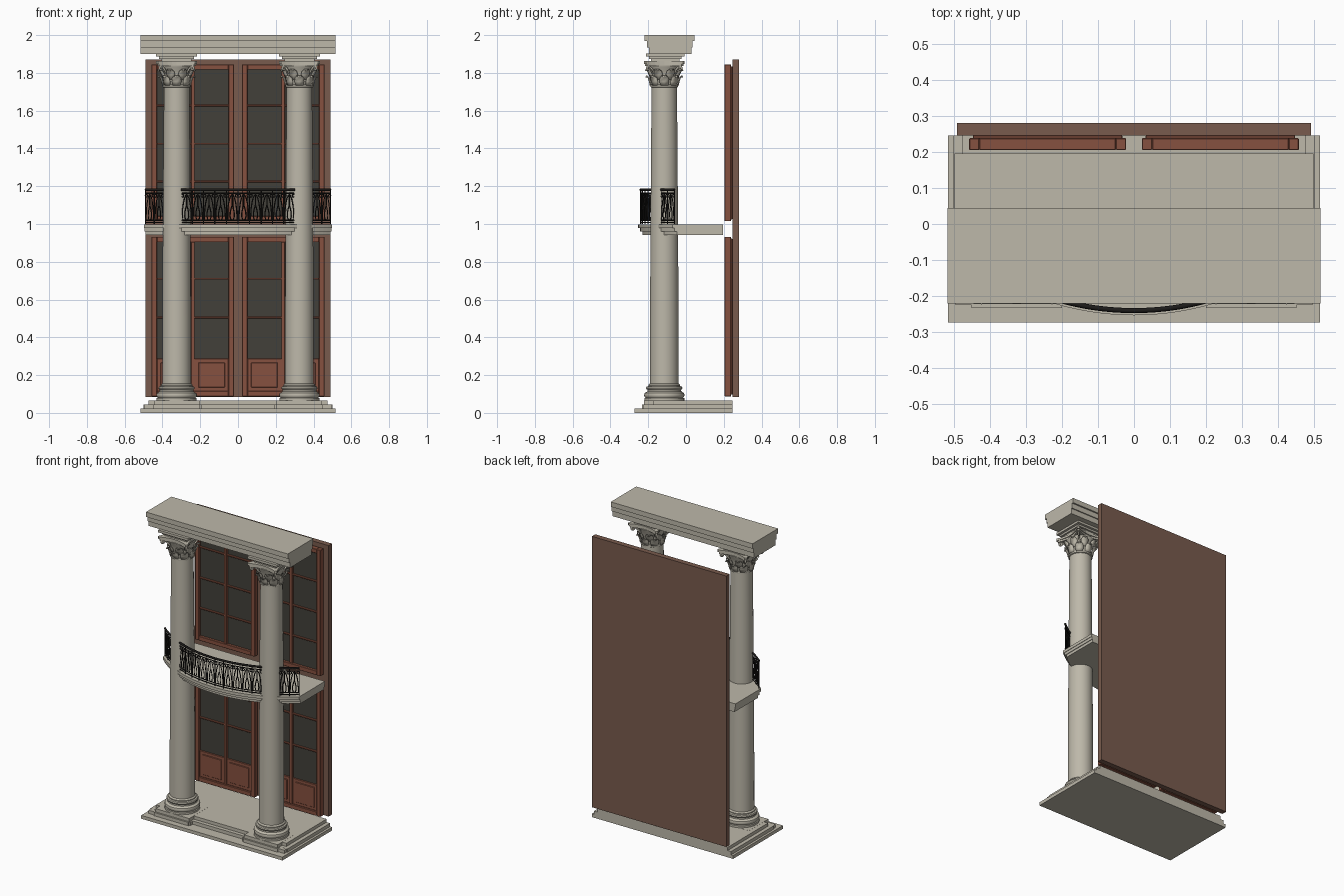
import bpy, bmesh, math
from math import sin, cos, pi, tau, asin, sqrt

cube = bpy.data.objects.get("Cube")
if cube:
    bpy.data.objects.remove(cube)


def material(name, rgb):
    m = bpy.data.materials.new(name)
    m.use_nodes = True
    m.diffuse_color = (*rgb, 1)
    m.node_tree.nodes["Principled BSDF"].inputs["Base Color"].default_value = (*rgb, 1)
    return m


STONE = material("pale stone", (0.51, 0.48, 0.40))
RED = material("red wood", (0.24, 0.082, 0.05))
BROWN = material("brown wood", (0.19, 0.105, 0.075))
GLASS = material("dark glass", (0.055, 0.051, 0.042))
IRON = material("black iron", (0.012, 0.011, 0.01))


def finish(name, bm, mat, smooth=False):
    bmesh.ops.recalc_face_normals(bm, faces=bm.faces)
    me = bpy.data.meshes.new(name)
    bm.to_mesh(me)
    bm.free()
    me.materials.append(mat)
    ob = bpy.data.objects.new(name, me)
    bpy.context.collection.objects.link(ob)
    if smooth:
        bpy.ops.object.select_all(action='DESELECT')
        ob.select_set(True)
        bpy.context.view_layer.objects.active = ob
        bpy.ops.object.shade_smooth_by_angle(angle=math.radians(35))
    return ob


def add_box(bm, x0, x1, y0, y1, z0, z1):
    vs = bmesh.ops.create_cube(bm, size=1)["verts"]
    for v in vs:
        v.co.x = x1 if v.co.x > 0 else x0
        v.co.y = y1 if v.co.y > 0 else y0
        v.co.z = z1 if v.co.z > 0 else z0


def boxes(name, mat, *dims):
    bm = bmesh.new()
    for d in dims:
        add_box(bm, *d)
    return finish(name, bm, mat)


def add_prism(bm, outline, z0, z1):
    low = [bm.verts.new((x, y, z0)) for x, y in outline]
    top = [bm.verts.new((x, y, z1)) for x, y in outline]
    bm.faces.new(low)
    bm.faces.new(top)
    for i in range(len(low)):
        j = (i + 1) % len(low)
        bm.faces.new((low[i], low[j], top[j], top[i]))


def lathe(name, profile, cx, cy, steps=40):
    bm = bmesh.new()
    rings = [[bm.verts.new((cx + r * cos(tau * i / steps), cy + r * sin(tau * i / steps), z))
              for i in range(steps)] for r, z in profile]
    for a, b in zip(rings, rings[1:]):
        for i in range(steps):
            j = (i + 1) % steps
            bm.faces.new((a[i], a[j], b[j], b[i]))
    bm.faces.new(rings[0])
    bm.faces.new(rings[-1])
    return finish(name, bm, STONE, True)


def wires(name, paths, depth, mat, res=1):
    cu = bpy.data.curves.new(name, 'CURVE')
    cu.dimensions = '3D'
    cu.bevel_depth, cu.bevel_resolution, cu.use_fill_caps = depth, res, True
    for pts in paths:
        sp = cu.splines.new('POLY')
        sp.points.add(len(pts) - 1)
        for p, co in zip(sp.points, pts):
            p.co = (*co, 1)
    cu.materials.append(mat)
    ob = bpy.data.objects.new(name, cu)
    bpy.context.collection.objects.link(ob)
    return ob


# Stepped base with plinths breaking forward under the columns
boxes("base_step", STONE, (-0.515, 0.515, -0.273, 0.245, 0, 0.022))
boxes("base_second_step", STONE, (-0.5, 0.5, -0.2, 0.245, 0.022, 0.044))
boxes("base_floor", STONE, (-0.475, 0.475, -0.175, 0.245, 0.044, 0.065))
for side, s in (("left", 1), ("right", -1)):
    def span(a, b):
        return min(s * a, s * b), max(s * a, s * b)
    boxes(side + "_plinth", STONE,
          (*span(0.19, 0.495), -0.225, 0, 0.022, 0.0435),
          (*span(0.2, 0.45), -0.233, -0.02, 0.022, 0.044),
          (*span(0.2, 0.445), -0.222, -0.02, 0.044, 0.0655))

# Entablature
boxes("entablature", STONE,
      (-0.517, 0.517, -0.22, 0.045, 1.968, 2.0),
      (-0.517, 0.517, -0.206, 0.035, 1.935, 1.968),
      (-0.517, 0.517, -0.195, 0.028, 1.9, 1.935))

# Columns
CX, CY = 0.325, -0.115


def leaf(bm, cx, cy, ang, path):
    """Curled leaf following (radius, height, half width) steps."""
    rows = []
    for r, z, w in path:
        row = []
        for k, lift in ((-1, 0), (0, 0.006), (1, 0)):
            x, y = r + lift, k * w
            row.append(bm.verts.new((cx + x * cos(ang) - y * sin(ang),
                                     cy + x * sin(ang) + y * cos(ang), z)))
        rows.append(row)
    for a, b in zip(rows, rows[1:]):
        for k in range(2):
            bm.faces.new((a[k], a[k + 1], b[k + 1], b[k]))


LOW_LEAF = [(0.067, 1.735, 0.02), (0.071, 1.755, 0.025), (0.078, 1.775, 0.022),
            (0.09, 1.785, 0.014), (0.094, 1.777, 0.007)]
HIGH_LEAF = [(0.07, 1.765, 0.016), (0.075, 1.79, 0.023), (0.086, 1.81, 0.021),
             (0.1, 1.82, 0.013), (0.104, 1.811, 0.006)]

for side, s in (("left", 1), ("right", -1)):
    cx = s * CX
    lathe(side + "_column_base",
          [(0.106, 0.065), (0.106, 0.078), (0.1, 0.08), (0.105, 0.086), (0.107, 0.095),
           (0.104, 0.105), (0.096, 0.109), (0.09, 0.114), (0.089, 0.122), (0.094, 0.126),
           (0.096, 0.132), (0.093, 0.139), (0.084, 0.142), (0.084, 0.148), (0.074, 0.158)], cx, CY)
    lathe(side + "_column_shaft",
          [(0.076, 0.15), (0.0755, 0.5), (0.073, 0.95), (0.07, 1.4), (0.067, 1.715),
           (0.067, 1.722), (0.073, 1.725), (0.074, 1.731), (0.072, 1.737), (0.066, 1.738)], cx, CY)
    lathe(side + "_capital_bell",
          [(0.066, 1.735), (0.067, 1.78), (0.073, 1.81), (0.084, 1.83), (0.086, 1.838)], cx, CY)
    # Two rows of leaves
    bm = bmesh.new()
    for i in range(8):
        leaf(bm, cx, CY, tau * i / 8, LOW_LEAF)
        leaf(bm, cx, CY, tau * (i + 0.5) / 8, HIGH_LEAF)
    ob = finish(side + "_capital_leaves", bm, STONE, True)
    ob.modifiers.new("thickness", 'SOLIDIFY').thickness = 0.004
    # Corner scrolls
    scrolls = []
    for k in range(4):
        a = pi / 4 + k * pi / 2
        pts = [(0.078, 1.8), (0.09, 1.818), (0.11, 1.834)]
        pts += [(0.118 + 0.013 * (1 - t / 14) * cos(2.2 - t * 0.75),
                 1.824 + 0.012 * (1 - t / 14) * sin(2.2 - t * 0.75)) for t in range(12)]
        scrolls.append([(cx + r * cos(a), CY + r * sin(a), z) for r, z in pts])
    wires(side + "_capital_scrolls", scrolls, 0.006, STONE)
    # Abacus with hollowed sides
    bm = bmesh.new()
    for grow, z0, z1 in ((0, 1.836, 1.848), (0.006, 1.848, 1.862)):
        outline = []
        for k in range(4):
            a = k * pi / 2
            for t in range(-4, 5):
                u, d = t / 4 * (0.092 + grow), 0.078 + grow + 0.024 * (t / 4) ** 2
                outline.append((cx + d * cos(a) - u * sin(a), CY + d * sin(a) + u * cos(a)))
        add_prism(bm, outline, z0, z1)
    finish(side + "_abacus", bm, STONE)
    # Stepped block up to the entablature
    boxes(side + "_impost", STONE, *[(cx - h, cx + h, CY - h + 0.01, CY + h, z0, z1) for h, z0, z1 in (
        (0.08, 1.86, 1.874), (0.092, 1.874, 1.886), (0.108, 1.886, 1.902))])

# Bowed balcony slab with stepped nosing
ARC_Y = 0.522


def arc(radius, half, n=48):
    return [(half * (2 * i / n - 1), ARC_Y - sqrt(radius ** 2 - (half * (2 * i / n - 1)) ** 2))
            for i in range(n + 1)]


bm = bmesh.new()
for radius, half, z0, z1 in ((0.775, 0.497, 0.978, 0.997), (0.765, 0.494, 0.96, 0.978),
                             (0.752, 0.49, 0.942, 0.96)):
    add_prism(bm, arc(radius, half) + [(half, 0.195), (-half, 0.195)], z0, z1)
finish("balcony_slab", bm, STONE)

# Iron railing in three sections following the bow
R = 0.762


def bend(s, z):
    return (R * sin(s / R), ARC_Y - R * cos(s / R), z)


def railing(name, x0, x1, units):
    s0, s1 = R * asin(x0 / R), R * asin(x1 / R)
    w = (s1 - s0) / units
    rail = [s0 + (s1 - s0) * i / (units * 3) for i in range(units * 3 + 1)]
    wires(name + "_handrail", [[bend(s, 1.181) for s in rail]], 0.007, IRON)
    thin = [[bend(s, z) for s in rail] for z in (1.008, 1.02, 1.163)]
    thin += [[bend(s0 + w * i, 1.0), bend(s0 + w * i, 1.18)] for i in range(units + 1)]
    for i in range(units):
        c = s0 + w * (i + 0.5)
        # Arch, drop-shaped loop and small ring in every bay
        thin.append([bend(c + 0.43 * w * cos(t * pi / 10) * (1 - 0.25 * sin(t * pi / 10)),
                          1.02 + 0.135 * sin(t * pi / 10) ** 0.7) for t in range(11)])
        thin.append([bend(c + 0.24 * w * sin(t * tau / 12) * sin(t * pi / 12),
                          1.06 + 0.04 * cos(t * tau / 12)) for t in range(13)])
        thin.append([bend(c, 1.1), bend(c, 1.163)])
        for e in (-0.4, 0.4):
            thin.append([bend(c + e * w + 0.008 * cos(t * tau / 8), 1.15 + 0.008 * sin(t * tau / 8))
                         for t in range(9)])
    wires(name + "_ironwork", thin, 0.0032, IRON, 0)


railing("center_railing", -0.3, 0.3, 10)
railing("left_railing", 0.393, 0.49, 2)
railing("right_railing", -0.49, -0.393, 2)

# Wooden backing behind the doors
boxes("back_panel", BROWN, (-0.49, 0.49, 0.245, 0.28, 0.085, 1.87))


def door(name, x0, x1, z0, z1, glass_z, bars):
    mid, st = (x0 + x1) / 2, 0.028
    frame = [(x0, x0 + st, 0.205, 0.238, z0, z1), (x1 - st, x1, 0.205, 0.238, z0, z1),
             (x0 + st, x1 - st, 0.205, 0.238, z1 - st, z1),
             (x0 + st, x1 - st, 0.205, 0.238, z0, z0 + st),
             (mid - 0.01, mid + 0.01, 0.208, 0.238, z0 + st, z1 - st)]
    frame += [(x0 + st, x1 - st, 0.212, 0.238, z - 0.005, z + 0.005) for z in bars]
    # Rebate against the backing
    frame.append((x0 + 0.01, x1 - 0.01, 0.236, 0.246, z0 + 0.01, z1 - 0.01))
    if glass_z > z0 + st:
        frame.append((x0 + st, x1 - st, 0.215, 0.238, z0 + st, glass_z))
        for a, b in ((x0 + st, mid - 0.01), (mid + 0.01, x1 - st)):
            frame.append((a + 0.02, b - 0.02, 0.21, 0.22, z0 + st + 0.02, glass_z - 0.02))
    ob = boxes(name + "_frame", RED, *frame)
    bev = ob.modifiers.new("soft edges", 'BEVEL')
    bev.width, bev.segments = 0.002, 1
    boxes(name + "_glass", GLASS, (x0 + st, x1 - st, 0.222, 0.2355, glass_z, z1 - st))


# Lower doors and upper windows
for side, x0, x1 in (("left", 0.022, 0.457), ("right", -0.457, -0.022)):
    door(side + "_lower_door", x0, x1, 0.087, 0.932, 0.287, (0.505, 0.71))
    door(side + "_upper_window", x0, x1, 1.015, 1.845, 1.043, (1.225, 1.425, 1.627))
